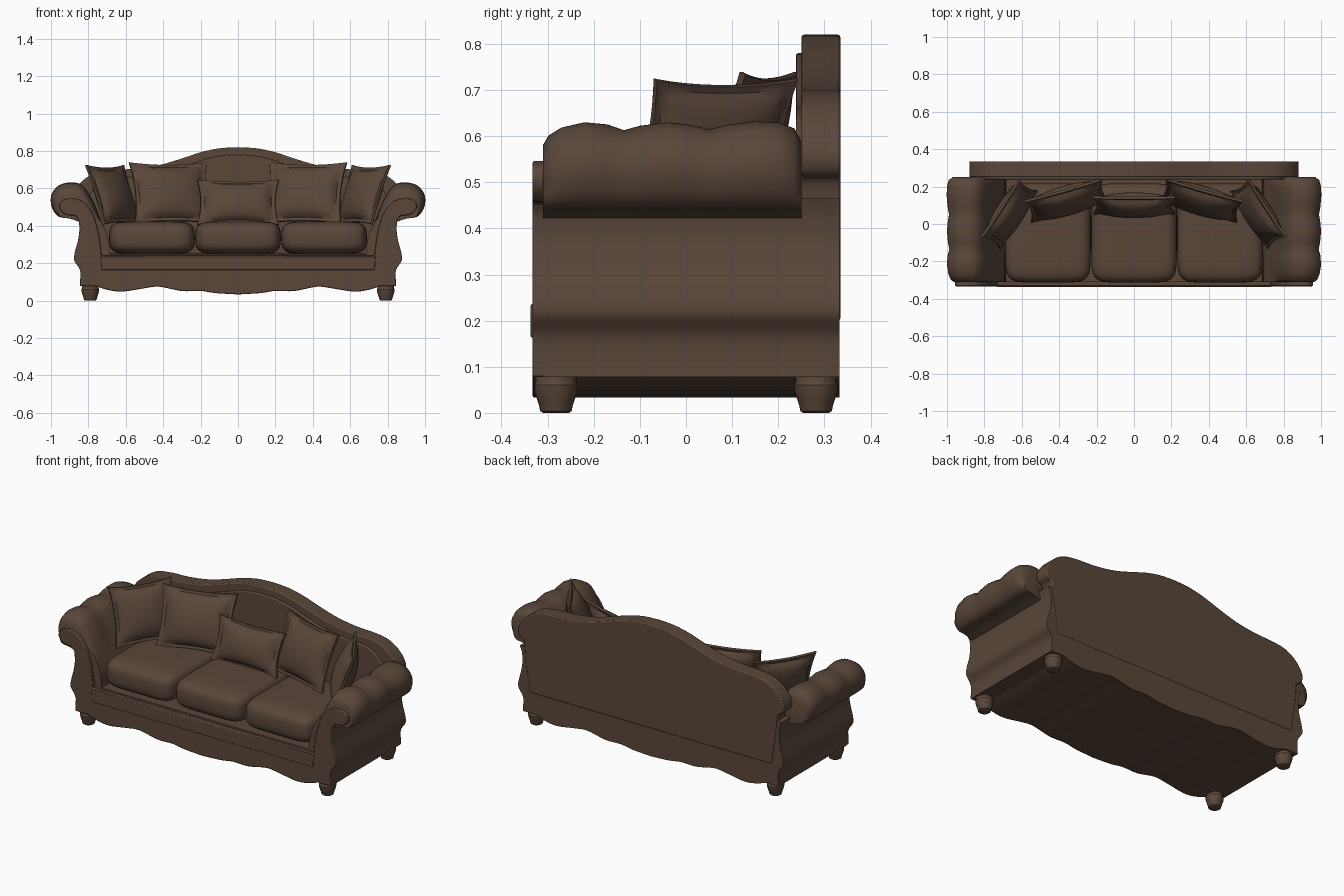
import bpy, bmesh, math
from mathutils import Matrix, Vector

if "Cube" in bpy.data.objects:
    bpy.data.objects.remove(bpy.data.objects["Cube"])

brown = bpy.data.materials.new("brown upholstery")
brown.diffuse_color = (0.1, 0.062, 0.042, 1)
brown.use_nodes = True
brown.node_tree.nodes["Principled BSDF"].inputs["Base Color"].default_value = brown.diffuse_color


def finish(name, bm, angle=35, bevel=0):
    bmesh.ops.remove_doubles(bm, verts=bm.verts, dist=1e-5)
    bmesh.ops.recalc_face_normals(bm, faces=bm.faces)
    me = bpy.data.meshes.new(name)
    bm.to_mesh(me)
    bm.free()
    me.materials.append(brown)
    ob = bpy.data.objects.new(name, me)
    bpy.context.collection.objects.link(ob)
    bpy.ops.object.select_all(action='DESELECT')
    ob.select_set(True)
    bpy.context.view_layer.objects.active = ob
    bpy.ops.object.shade_smooth_by_angle(angle=math.radians(angle))
    if bevel:
        m = ob.modifiers.new("soft edge", 'BEVEL')
        m.width, m.segments, m.limit_method = bevel, 2, 'ANGLE'
        m.angle_limit = math.radians(50)
    return ob


def smooth(pts, n=4):
    """Catmull-Rom curve through the points."""
    p = [pts[0]] + list(pts) + [pts[-1]]
    out = []
    for i in range(1, len(p) - 2):
        a, b, c, d = (Vector(q) for q in p[i - 1:i + 3])
        for k in range(n):
            t = k / n
            out.append(tuple(0.5 * (2 * b + (c - a) * t + (2 * a - 5 * b + 4 * c - d) * t * t
                                    + (3 * b - a - 3 * c + d) * t ** 3)))
    return out + [tuple(pts[-1])]


def slab(name, half, y0, y1, bevel=0):
    """Mirror a half outline (x, z) and extrude it from y0 to y1."""
    full = half + [(-x, z) for x, z in reversed(half) if x > 1e-4]
    bm = bmesh.new()
    f = bm.faces.new([bm.verts.new((x, y0, z)) for x, z in full])
    r = bmesh.ops.extrude_face_region(bm, geom=[f])
    vs = [v for v in r['geom'] if isinstance(v, bmesh.types.BMVert)]
    bmesh.ops.translate(bm, verts=vs, vec=(0, y1 - y0, 0))
    return finish(name, bm, 35, bevel)


def loft(bm, rings, caps=True):
    rv = [[bm.verts.new(p) for p in r] for r in rings]
    n = len(rv[0])
    for a, b in zip(rv, rv[1:]):
        for i in range(n):
            bm.faces.new((a[i], a[(i + 1) % n], b[(i + 1) % n], b[i]))
    if caps:
        bm.faces.new(rv[0])
        bm.faces.new(rv[-1])


# Outlines shared by the frame and the front panel
scallop = smooth([(0, .033), (.12, .04), (.2, .052), (.3, .051), (.42, .074), (.5, .066),
                  (.62, .048), (.7, .058), (.76, .078)])
side = [(.845, .078)] + smooth([(.842, .15), (.85, .175), (.876, .215), (.872, .26),
                                (.856, .32), (.848, .38), (.852, .43)])

# Frame: seat deck with low side walls
slab("frame", scallop + side + [(.865, .465), (.77, .465), (.73, .25), (0, .25)], -.31, .333)

# Front panel with scrolled arm facings
scroll = smooth([(.87, .455), (.92, .46), (.95, .485), (.955, .515), (.935, .538), (.89, .546),
                 (.83, .53), (.78, .47), (.75, .38), (.735, .29), (.73, .24)])
slab("front_panel", scallop + side + scroll + [(0, .24)], -.333, -.303, .005)
slab("front_rail", [(0, .163), (.73, .163), (.735, .236), (0, .236)], -.337, -.32, .004)

# Camel back with a thin padded inner panel
crest = smooth([(0, .82), (.1, .814), (.2, .793), (.3, .76), (.42, .725), (.55, .705), (.68, .698),
                (.77, .68), (.84, .632), (.878, .57), (.872, .525), (.845, .506), (.835, .48)])
slab("backrest", [(0, .2), (.8, .2), (.83, .4)] + crest[::-1], .25, .335, .006)
slab("backrest_padding", [(0, .25), (.72, .25)] + [(x * .92, z - .04) for x, z in crest[::-1]],
     .238, .26, .006)

# Rolled arms with three puffed lobes
section = smooth([(.845, .42), (.9, .438), (.96, .45), (.995, .5), (.996, .565), (.955, .615),
                  (.89, .63), (.83, .612), (.775, .53), (.73, .42), (.695, .34), (.685, .25)])
section.append((.8, .25))
lobes = [(-.31, .74), (-.298, .85), (-.27, .94), (-.22, 1), (-.17, .975), (-.135, .91), (-.1, .96),
         (-.04, 1), (.01, .97), (.05, .92), (.09, .97), (.15, 1.01), (.2, 1), (.235, .93), (.25, .78)]
for s, nm in ((-1, "left_arm"), (1, "right_arm")):
    rings = []
    for y, k in lobes:
        ring = []
        for x, z in section:
            w = min(1, max(0, (z - .42) / .08))
            q = 1 + (k - 1) * w
            ring.append((s * (.86 + (x - .86) * q), y, .44 + (z - .44) * q))
        rings.append(ring)
    bm = bmesh.new()
    loft(bm, rings)
    finish(nm, bm, 50)


# Seat cushions: rounded boxes with piping around the top edge
def power(v, e):
    return math.copysign(abs(v) ** e, v)


def seat_cushion(name, cx):
    a, b, c, nu = .229, .265, .088, 64
    bm = bmesh.new()
    rings = []
    for j in range(1, 24):
        ph = -math.pi / 2 + math.pi * j / 24
        r, h = power(math.cos(ph), .32), power(math.sin(ph), .6)
        rings.append([(cx + a * r * power(math.cos(t), .3), -.048 + b * r * power(math.sin(t), .3),
                       .336 + c * h) for t in (2 * math.pi * i / nu for i in range(nu))])
    loft(bm, rings)
    finish(name, bm, 60)


for nm, cx in (("left", -.46), ("middle", 0), ("right", .46)):
    seat_cushion(nm + "_seat_cushion", cx)


# Throw pillows: puffed, pinched sides and a flat flange
def pillow(name, w, h, t, loc, yaw, tilt):
    n = 20
    bm = bmesh.new()
    for sgn in (-1, 1):
        grid = []
        for i in range(n + 1):
            row = []
            for j in range(n + 1):
                u, v = (math.sin(math.pi / 2 * (2 * k / n - 1)) for k in (i, j))
                p, q = min(1, abs(u) / .88), min(1, abs(v) / .88)
                d = t * ((1 - p * p) * (1 - q * q)) ** .5
                if max(abs(u), abs(v)) < .999:
                    d += .007
                row.append(bm.verts.new((w / 2 * u * (1 - .09 * (1 - v * v)), sgn * d,
                                         h / 2 * v * (1 - .09 * (1 - u * u)))))
            grid.append(row)
        for i in range(n):
            for j in range(n):
                bm.faces.new((grid[i][j], grid[i + 1][j], grid[i + 1][j + 1], grid[i][j + 1]))
    m = (Matrix.Translation(loc) @ Matrix.Rotation(math.radians(yaw), 4, 'Z')
         @ Matrix.Rotation(math.radians(-tilt), 4, 'X'))
    bmesh.ops.transform(bm, matrix=m, verts=bm.verts)
    finish(name, bm, 50)


pillow("middle_pillow", .44, .255, .055, (0, .1, .525), 0, 20)
for s, nm in ((-1, "left"), (1, "right")):
    pillow(nm + "_inner_pillow", .435, .35, .06, (s * .36, .125, .575), -s * 16, 20)
    pillow(nm + "_outer_pillow", .37, .34, .055, (s * .665, .055, .565), -s * 57, 20)

# Turned bun feet
foot = [(.028, 0), (.034, .004), (.037, .018), (.04, .026), (.046, .045), (.048, .06),
        (.044, .066), (.046, .085)]
for nx, x in (("left", -.79), ("right", .79)):
    for ny, y in (("front", -.282), ("back", .282)):
        bm = bmesh.new()
        loft(bm, [[(x + r * math.cos(a), y + r * math.sin(a), z)
                   for a in (2 * math.pi * i / 24 for i in range(24))] for r, z in foot])
        finish(f"{ny}_{nx}_foot", bm, 40)
